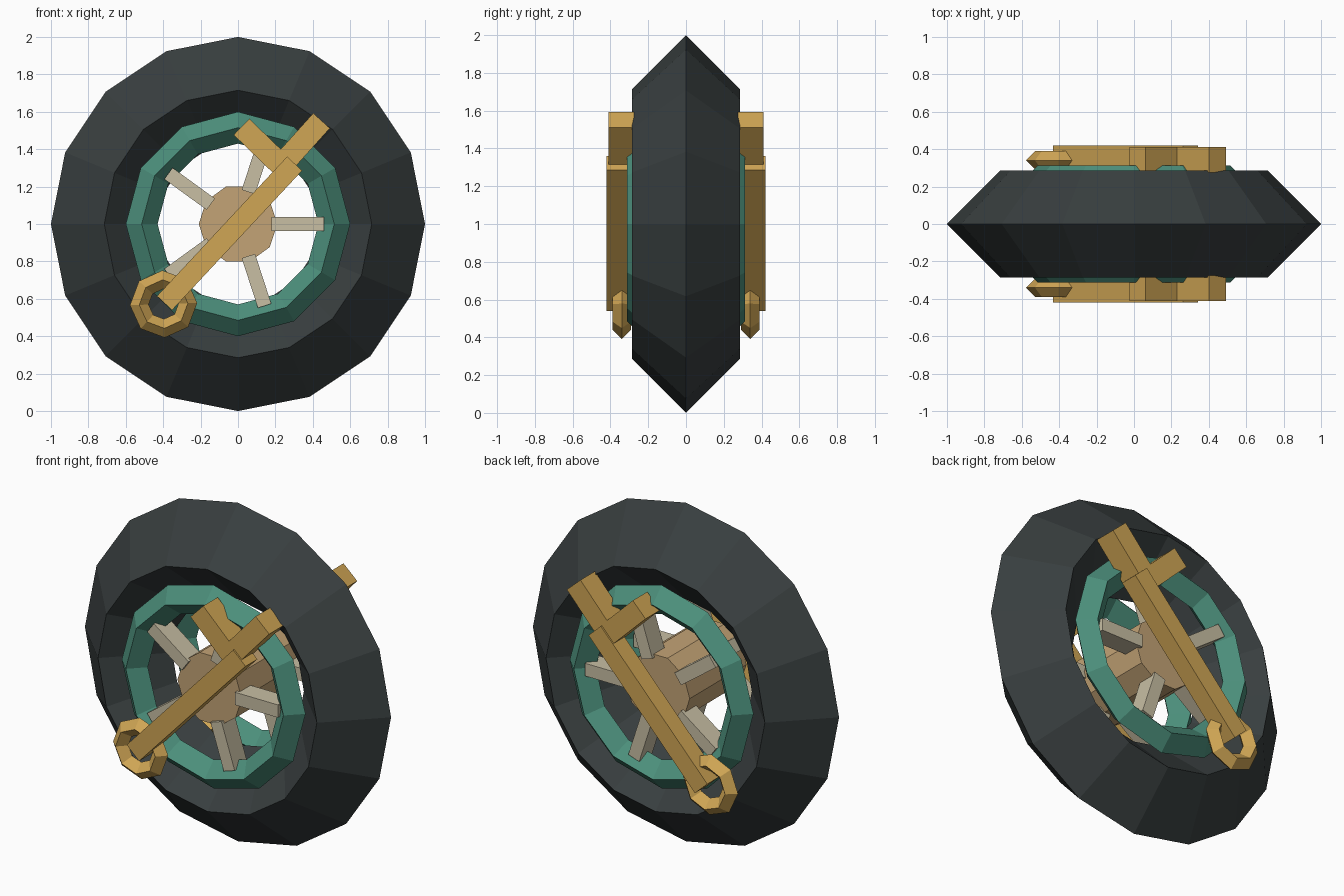
import bpy
from math import radians, cos, sin, pi

if "Cube" in bpy.data.objects:
    bpy.data.objects.remove(bpy.data.objects["Cube"])


def material(name, rgb):
    m = bpy.data.materials.new(name)
    m.diffuse_color = (*rgb, 1)
    m.use_nodes = True
    m.node_tree.nodes["Principled BSDF"].inputs["Base Color"].default_value = m.diffuse_color
    return m


RUBBER = material("charcoal rubber", (0.040, 0.049, 0.050))
TEAL = material("teal green", (0.072, 0.275, 0.200))
GOLD = material("gold", (0.63, 0.38, 0.09))
TAN = material("tan", (0.55, 0.37, 0.18))
CREAM = material("pale cream", (0.58, 0.52, 0.37))


def finish(name, mat):
    ob = bpy.context.object
    ob.name = name
    ob.data.materials.append(mat)
    return ob


def ring(name, mat, loc, major, minor, sides, turn=0):
    """Faceted ring with a diamond section, its axis along y."""
    bpy.ops.mesh.primitive_torus_add(
        location=loc, rotation=(pi / 2, -radians(turn), 0), major_radius=major,
        minor_radius=minor, major_segments=sides, minor_segments=4)
    return finish(name, mat)


def bar(name, mat, loc, size, turn):
    """Box whose length is turned upward in the xz plane by an angle in degrees."""
    bpy.ops.mesh.primitive_cube_add(size=1, location=loc, rotation=(0, -radians(turn), 0))
    ob = finish(name, mat)
    ob.scale = size
    return ob


# Tyre
ring("tyre", RUBBER, (0, 0, 1), 0.715, 0.285, 16)

# Hub barrel through the wheel
bpy.ops.mesh.primitive_cylinder_add(vertices=10, radius=0.21, depth=0.53,
                                    location=(0, 0, 1), rotation=(pi / 2, radians(18), 0))
finish("hub", TAN)

# Everything else repeats on the front and the back
for side, s in (("front", -1), ("back", 1)):
    ring(f"{side}_rim", TEAL, (0, s * 0.227, 1), 0.515, 0.085, 12)

    # Five spokes
    for i in range(5):
        a = radians(72 * i)
        bar(f"{side}_spoke_{i + 1}", CREAM,
            (0.32 * cos(a), s * 0.225, 1 + 0.32 * sin(a)), (0.28, 0.12, 0.075), 72 * i)

    # Key: shaft, two teeth and bow
    bar(f"{side}_key_shaft", GOLD, (-0.045, s * 0.365, 0.95), (1.02, 0.11, 0.11), 47)
    bar(f"{side}_key_long_tooth", GOLD, (0.343, s * 0.343, 1.437), (0.31, 0.135, 0.12), 48)
    bar(f"{side}_key_short_tooth", GOLD, (0.13, s * 0.343, 1.412), (0.31, 0.135, 0.12), -44)
    ring(f"{side}_key_bow", GOLD, (-0.398, s * 0.34, 0.572), 0.13, 0.05, 8, 2)
